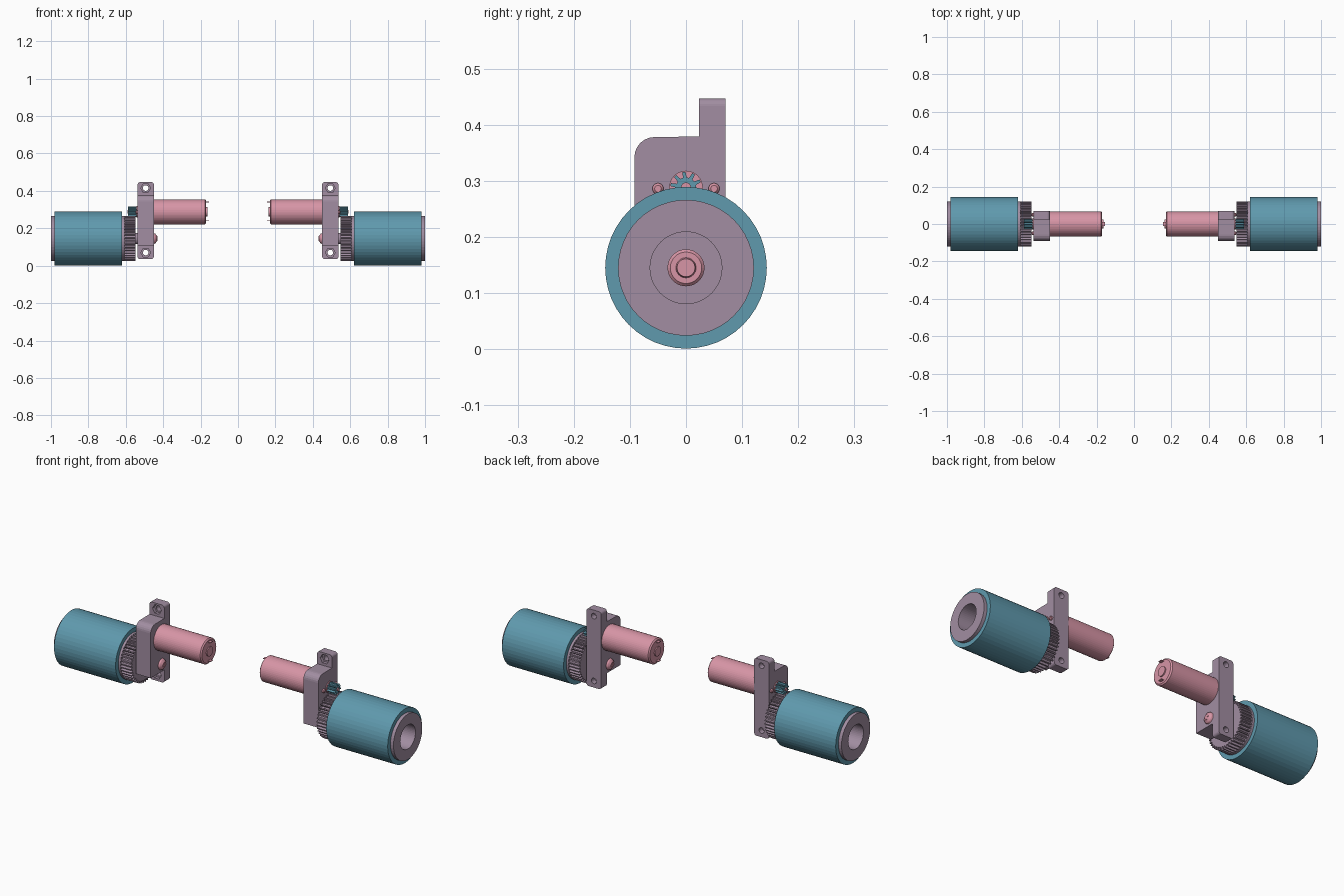
import bpy, bmesh, math
from mathutils import Vector

cube = bpy.data.objects.get("Cube")
if cube:
    bpy.data.objects.remove(cube)

AXLE_Z, MOTOR_Z = 0.145, 0.288


def material(name, rgb):
    m = bpy.data.materials.new(name)
    m.use_nodes = True
    colour = (*rgb, 1)
    m.diffuse_color = colour
    m.node_tree.nodes["Principled BSDF"].inputs["Base Color"].default_value = colour
    return m


TEAL = material("teal rubber", (0.115, 0.32, 0.42))
PINK = material("pink metal", (0.68, 0.30, 0.38))
MAUVE = material("mauve plastic", (0.36, 0.27, 0.36))


def finish(bm, name, mat, mirror=True):
    bmesh.ops.recalc_face_normals(bm, faces=bm.faces)
    mesh = bpy.data.meshes.new(name)
    bm.to_mesh(mesh)
    bm.free()
    mesh.materials.append(mat)
    ob = bpy.data.objects.new(name, mesh)
    bpy.context.collection.objects.link(ob)
    if mirror:
        ob.modifiers.new("other side", "MIRROR")
    return ob


def lathe(name, profile, z, mat, y=0, seg=48):
    """Turn (x, radius) points about a line along x; a profile off the axis closes into a tube."""
    bm = bmesh.new()
    rings = []
    for x, r in profile:
        if r == 0:
            rings.append([bm.verts.new((x, y, z))] * seg)
        else:
            angles = [math.tau * i / seg for i in range(seg)]
            rings.append([bm.verts.new((x, y + r * math.cos(a), z + r * math.sin(a))) for a in angles])
    pairs = list(zip(rings, rings[1:]))
    if profile[0][1] > 0:
        pairs.append((rings[-1], rings[0]))
    for a, b in pairs:
        for i in range(seg):
            j = (i + 1) % seg
            bm.faces.new(dict.fromkeys((a[i], a[j], b[j], b[i])))
    return finish(bm, name, mat)


def prism(name, points, offset, mat, mirror=True):
    """Extrude a flat outline of 3D points by an offset."""
    bm = bmesh.new()
    face = bm.faces.new([bm.verts.new(p) for p in points])
    new = bmesh.ops.extrude_face_region(bm, geom=[face])["geom"]
    bmesh.ops.translate(bm, vec=Vector(offset), verts=[v for v in new if isinstance(v, bmesh.types.BMVert)])
    return finish(bm, name, mat, mirror)


def arc(cx, cy, r, start, end, n=6):
    angles = [math.radians(start + (end - start) * i / n) for i in range(n + 1)]
    return [(cx + r * math.cos(a), cy + r * math.sin(a)) for a in angles]


def gear(name, teeth, root, tip, x0, x1, z, mat):
    outline = []
    for t in range(teeth):
        for part, r in ((0, root), (0.4, root), (0.55, tip), (0.85, tip)):
            a = math.tau * (t + part) / teeth
            outline.append((x0, r * math.cos(a), z + r * math.sin(a)))
    return prism(name, outline, (x1 - x0, 0, 0), mat)


def circle_xz(x, y, z, r, n):
    return [(px, y, pz) for px, pz in arc(x, z, r, 0, 360, n)[:-1]]


# Wheel: tire sleeve, hub with deep bore, gear
lathe("tire", [(0.62, 0.118), (0.62, 0.144), (0.982, 0.144), (0.982, 0.118)], AXLE_Z, TEAL)
lathe("wheel_hub", [(0.608, 0), (0.608, 0.121), (1.0, 0.121), (1.0, 0.064),
                    (0.68, 0.064), (0.68, 0)], AXLE_Z, MAUVE)
gear("wheel_gear", 42, 0.108, 0.121, 0.547, 0.61, AXLE_Z, MAUVE)
lathe("wheel_spacer", [(0.53, 0), (0.53, 0.03), (0.55, 0.03), (0.55, 0)], AXLE_Z, MAUVE, seg=24)

# Axle bolt with a domed head inside and a nut in the bore
lathe("axle_bolt", [(0.432, 0), (0.434, 0.015), (0.442, 0.026), (0.452, 0.03), (0.452, 0.012),
                    (0.68, 0.012), (0.68, 0.033), (0.70, 0.033), (0.705, 0.028),
                    (0.705, 0.018), (0.715, 0.016), (0.715, 0)], AXLE_Z, PINK, seg=32)
for i, (w, h) in enumerate(((0.003, 0.014), (0.014, 0.003))):
    slot = [(0.431, -w, AXLE_Z - h), (0.431, w, AXLE_Z - h), (0.431, w, AXLE_Z + h), (0.431, -w, AXLE_Z + h)]
    prism(f"axle_bolt_cross_{i + 1}", slot, (0.005, 0, 0), PINK)

# Motor: can, end bushing, front boss, terminals, pinion
lathe("motor_can", [(0.17, 0), (0.17, 0.06), (0.176, 0.067), (0.46, 0.067), (0.46, 0)], MOTOR_Z, PINK)
lathe("motor_bushing", [(0.164, 0), (0.164, 0.025), (0.18, 0.025), (0.18, 0)], MOTOR_Z, PINK, seg=32)
lathe("motor_boss", [(0.53, 0), (0.53, 0.03), (0.542, 0.03), (0.542, 0)], MOTOR_Z, PINK, seg=32)
lathe("motor_shaft", [(0.53, 0), (0.53, 0.009), (0.592, 0.009), (0.592, 0)], MOTOR_Z, PINK, seg=20)
gear("motor_pinion", 10, 0.018, 0.028, 0.542, 0.587, MOTOR_Z, TEAL)
for side, z in (("upper", MOTOR_Z + 0.05), ("lower", MOTOR_Z - 0.05)):
    tab = [(0.155, -0.01, z), (0.155, 0.01, z), (0.155, 0.01, z + 0.004), (0.155, -0.01, z + 0.004)]
    prism(f"{side}_terminal", tab, (0.02, 0, 0), PINK)
for side, y in (("front", -0.05), ("rear", 0.05)):
    lathe(f"{side}_motor_screw", [(0.53, 0), (0.53, 0.01), (0.544, 0.01), (0.548, 0.006), (0.548, 0)],
          MOTOR_Z - 0.002, PINK, y=y, seg=16)

# Bracket: block with a rounded top front edge, and a tall mounting plate
X0, X1 = 0.45, 0.537
block = [(0.03, 0.105), (0.03, 0.379)] + arc(-0.056, 0.342, 0.036, 90, 180) + [(-0.092, 0.105)]
prism("bracket_block", [(X0, y, z) for y, z in block], (X1 - X0, 0, 0), MAUVE)

R = 0.014
outline = (arc(X1 - R, 0.447 - R, R, 0, 90) + arc(X0 + R, 0.447 - R, R, 90, 180)
           + arc(X0 + R, 0.035 + R, R, 180, 270) + arc(X1 - R, 0.035 + R, R, 270, 360))
plate = prism("bracket_plate", [(x, 0.023, z) for x, z in outline], (0, 0.047, 0), MAUVE, mirror=False)

# Screw holes with hexagonal pockets on the front
for z in (0.415, 0.07):
    for y, depth, r, n in ((0.0, 0.1, 0.015, 24), (0.0, 0.04, 0.026, 6)):
        cutter = prism("hole_cutter", circle_xz((X0 + X1) / 2, y, z, r, n), (0, depth, 0), MAUVE, mirror=False)
        cutter.hide_render = True
        cut = plate.modifiers.new("hole", "BOOLEAN")
        cut.operation, cut.object, cut.solver = "DIFFERENCE", cutter, "EXACT"
        bpy.context.view_layer.objects.active = plate
        bpy.ops.object.modifier_apply(modifier=cut.name)
        bpy.data.objects.remove(cutter)
plate.modifiers.new("other side", "MIRROR")
